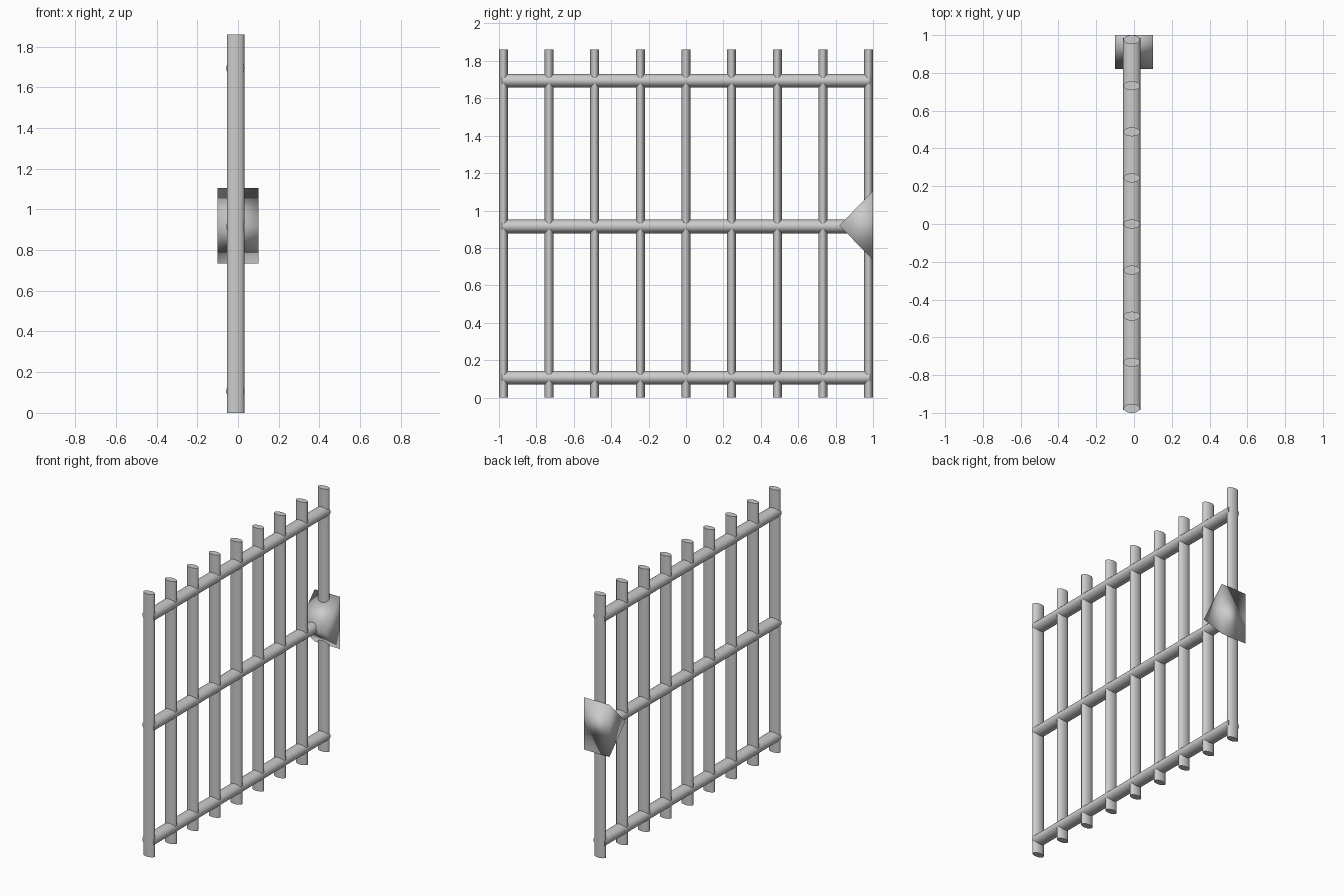
import bpy, bmesh
from math import radians

if "Cube" in bpy.data.objects:
    bpy.data.objects.remove(bpy.data.objects["Cube"])

CX = -0.012  # bars and rails sit slightly off the centre plane


def rod(name, loc, length, rx, r_other, along_y=False):
    """Oval rod, upright or lying along y."""
    rot = (radians(90), 0, 0) if along_y else (0, 0, 0)
    bpy.ops.mesh.primitive_cylinder_add(vertices=24, radius=1, depth=1, location=loc, rotation=rot)
    ob = bpy.context.object
    ob.name = name
    ob.scale = (rx, r_other, length)
    bpy.ops.object.transform_apply(location=False, rotation=True, scale=True)
    bpy.ops.object.shade_smooth_by_angle(angle=radians(40))
    return ob


# Nine upright bars
for i in range(9):
    rod(f"upright_bar_{i + 1}", (CX, -0.976 + i * 0.244, 0.93), 1.86, 0.043, 0.024)

# Three cross rails
for label, z in (("bottom", 0.106), ("middle", 0.915), ("top", 1.694)):
    rod(f"{label}_rail", (CX, 0, z), 1.97, 0.047, 0.037, along_y=True)

# Triangular lock block at the end of the middle rail
bm = bmesh.new()
profile = [(0.82, 0.92), (1.0, 0.735), (1.0, 1.105)]
face = bm.faces.new([bm.verts.new((-0.1, y, z)) for y, z in profile])
ext = bmesh.ops.extrude_face_region(bm, geom=[face])
bmesh.ops.translate(bm, vec=(0.2, 0, 0),
                    verts=[g for g in ext["geom"] if isinstance(g, bmesh.types.BMVert)])
bmesh.ops.recalc_face_normals(bm, faces=bm.faces)
for f in bm.faces:
    f.smooth = True
mesh = bpy.data.meshes.new("lock_block")
bm.to_mesh(mesh)
bm.free()
bpy.context.collection.objects.link(bpy.data.objects.new("lock_block", mesh))
